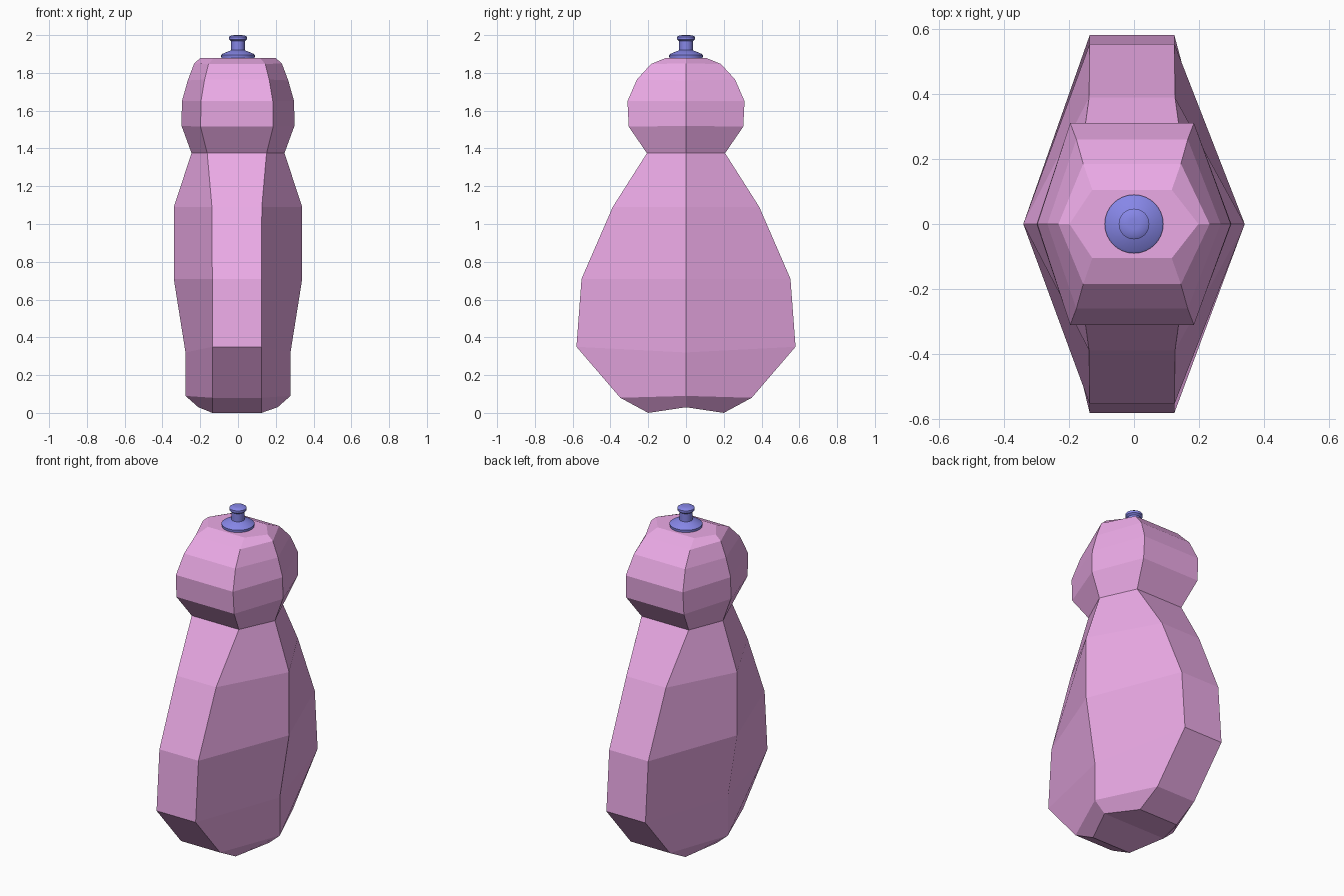
import bpy, bmesh, math

if "Cube" in bpy.data.objects:
    bpy.data.objects.remove(bpy.data.objects["Cube"])


def material(name, color):
    m = bpy.data.materials.new(name)
    m.diffuse_color = color
    m.use_nodes = True
    m.node_tree.nodes["Principled BSDF"].inputs["Base Color"].default_value = m.diffuse_color
    return m


def finish(bm, name, mat):
    bmesh.ops.recalc_face_normals(bm, faces=bm.faces)
    mesh = bpy.data.meshes.new(name)
    bm.to_mesh(mesh)
    bm.free()
    obj = bpy.data.objects.new(name, mesh)
    bpy.context.collection.objects.link(obj)
    mesh.materials.append(mat)
    return obj


pink = material("pink_plastic", (0.83, 0.40, 0.79, 1))
blue = material("blue_plastic", (0.24, 0.24, 0.80, 1))

# Bottle body: six-sided rings (side x, side z, corner x, corner y, corner z)
RINGS = [
    (0.210, 0.030, 0.130, 0.200, 0.000),
    (0.278, 0.090, 0.130, 0.348, 0.080),
    (0.278, 0.320, 0.130, 0.580, 0.350),
    (0.340, 0.710, 0.130, 0.553, 0.710),
    (0.340, 1.090, 0.132, 0.388, 1.090),
    (0.246, 1.375, 0.157, 0.207, 1.375),
    (0.299, 1.520, 0.192, 0.303, 1.515),
    (0.297, 1.650, 0.190, 0.310, 1.650),
    (0.266, 1.760, 0.171, 0.260, 1.765),
    (0.232, 1.850, 0.150, 0.185, 1.847),
    (0.198, 1.880, 0.122, 0.105, 1.880),
]
SHIFT = -0.006  # corners sit slightly off centre
bm = bmesh.new()
loops = []
for sx, sz, cx, cy, cz in RINGS:
    pts = [(sx, 0, sz), (cx + SHIFT, cy, cz), (-cx + SHIFT, cy, cz),
           (-sx, 0, sz), (-cx + SHIFT, -cy, cz), (cx + SHIFT, -cy, cz)]
    loops.append([bm.verts.new(p) for p in pts])
for a, b in zip(loops, loops[1:]):
    for i in range(6):
        j = (i + 1) % 6
        bm.faces.new((a[i], a[j], b[j], b[i]))
bm.faces.new(loops[-1])
# Base folded along the side-to-side line
bm.faces.new(loops[0][0:4])
bm.faces.new(loops[0][3:6] + loops[0][0:1])
finish(bm, "bottle_body", pink)

# Drinking spout: turned profile (radius, z)
PROFILE = [(0, 1.878), (0.088, 1.878), (0.090, 1.895), (0.082, 1.901),
           (0.052, 1.914), (0.036, 1.920), (0.036, 1.968), (0.047, 1.977),
           (0.047, 1.991), (0.036, 1.998), (0.017, 2.0), (0, 2.0)]
bm = bmesh.new()
verts = [bm.verts.new((r, 0, z)) for r, z in PROFILE]
edges = [bm.edges.new(p) for p in zip(verts, verts[1:])]
bmesh.ops.spin(bm, geom=verts + edges, cent=(0, 0, 0), axis=(0, 0, 1),
               angle=math.tau, steps=32)
bmesh.ops.remove_doubles(bm, verts=bm.verts, dist=0.0001)
spout = finish(bm, "drinking_spout", blue)
bpy.context.view_layer.objects.active = spout
spout.select_set(True)
bpy.ops.object.shade_smooth_by_angle(angle=math.radians(30))
